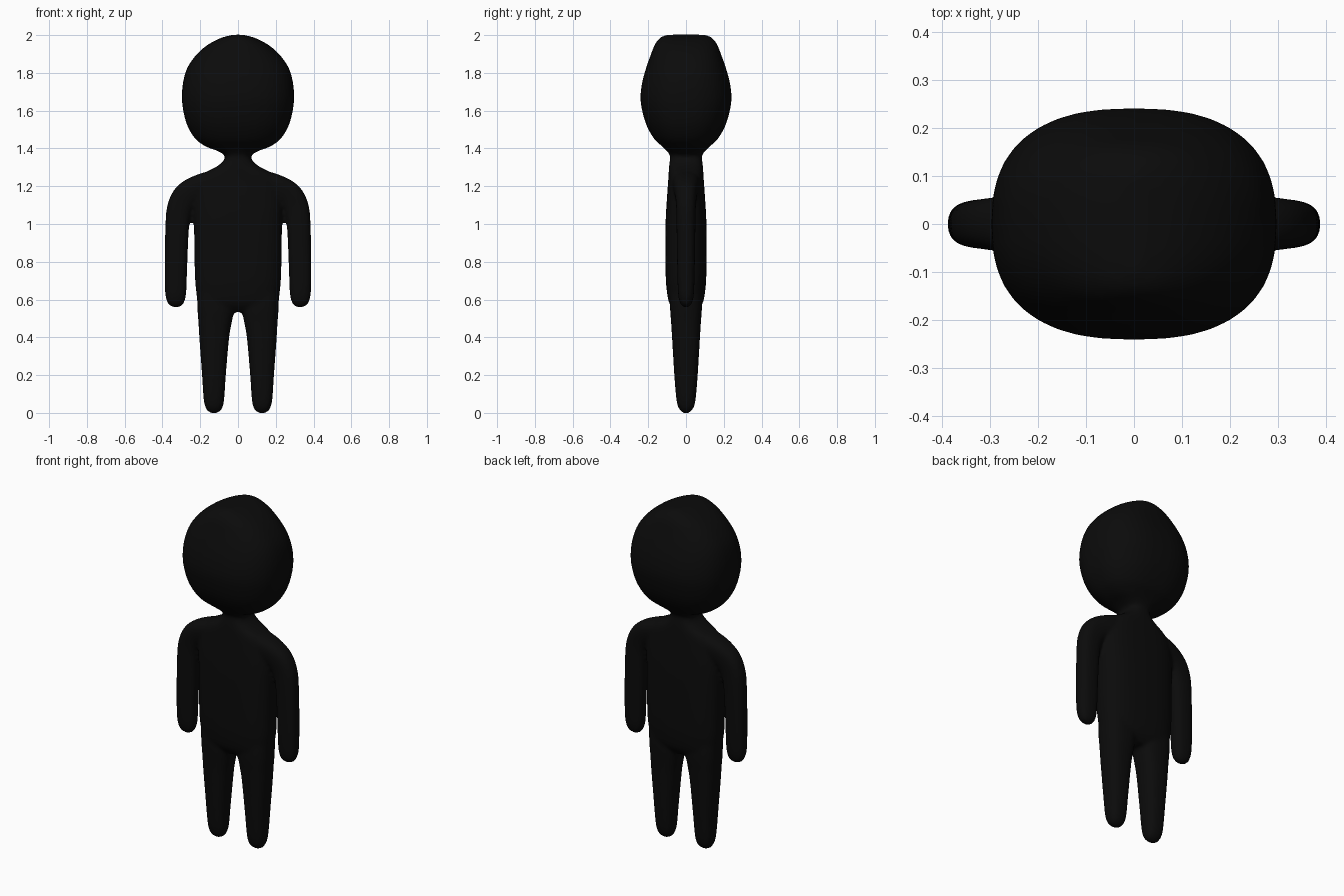
import bpy, bmesh, math
from mathutils import Vector

cube = bpy.data.objects.get("Cube")
if cube:
    bpy.data.objects.remove(cube, do_unlink=True)

black = bpy.data.materials.new("soft black")
black.use_nodes = True
COLOUR = (0.0033, 0.0033, 0.0033, 1)
black.diffuse_color = COLOUR
black.node_tree.nodes["Principled BSDF"].inputs["Base Color"].default_value = COLOUR

SIDES = 40


def smooth_rings(rings, steps=5):
    """Catmull-Rom interpolation through ring settings (x, z, half width, half depth)."""
    p = [Vector(r) for r in rings]
    p = [p[0]] + p + [p[-1]]
    out = []
    for i in range(1, len(p) - 2):
        a, b, c, d = p[i - 1:i + 3]
        for s in range(steps):
            t = s / steps
            out.append((2 * b + (c - a) * t + (2 * a - 5 * b + 4 * c - d) * t * t
                        + (3 * b - a - 3 * c + d) * t ** 3) / 2)
    return out + [p[-1]]


def loft(bm, rings, power=2.5, side=1):
    """Skin superellipse rings placed across a path in the xz plane."""
    pts = smooth_rings(rings)
    loops = []
    for i, (x, z, w, d) in enumerate(pts):
        before, after = pts[max(i - 1, 0)], pts[min(i + 1, len(pts) - 1)]
        tangent = Vector((after[0] - before[0], after[1] - before[1])).normalized()
        loop = []
        for k in range(SIDES):
            a = math.tau * k / SIDES
            c, s = math.cos(a), math.sin(a)
            u = math.copysign(abs(c) ** (2 / power), c) * w
            v = math.copysign(abs(s) ** (2 / power), s) * d
            loop.append(bm.verts.new((side * (x - tangent.y * u), v, z + tangent.x * u)))
        loops.append(loop)
    faces = [bm.faces.new(loops[0]), bm.faces.new(loops[-1])]
    for low, high in zip(loops, loops[1:]):
        for k in range(SIDES):
            n = (k + 1) % SIDES
            faces.append(bm.faces.new((low[k], low[n], high[n], high[k])))
    bmesh.ops.recalc_face_normals(bm, faces=faces)


def upright(rows):
    return [(0, z, w, d) for z, w, d in rows]


bm = bmesh.new()

# Head and neck, with a crown ridge running front to back
loft(bm, upright([
    (1.29, .085, .085), (1.355, .068, .083), (1.385, .105, .1), (1.41, .17, .125),
    (1.45, .225, .168), (1.52, .268, .208), (1.6, .29, .232), (1.67, .297, .241),
    (1.75, .291, .232), (1.83, .267, .21), (1.9, .217, .185), (1.95, .158, .165),
    (1.985, .09, .138), (2.002, .025, .1)]))

# Torso
loft(bm, upright([
    (1.355, .068, .083), (1.33, .08, .087), (1.3, .12, .09), (1.265, .185, .092),
    (1.22, .22, .095), (1.12, .235, .102), (1.0, .233, .108), (.75, .229, .108),
    (.65, .222, .102), (.58, .205, .088), (.535, .12, .055)]), 2.7)

# Arms and legs, mirrored
for side in (1, -1):
    loft(bm, [
        (.08, 1.235, .06, .075), (.19, 1.203, .064, .07), (.268, 1.155, .07, .058),
        (.306, 1.09, .068, .052), (.321, 1.0, .063, .05), (.328, .8, .06, .047),
        (.33, .65, .057, .043), (.329, .595, .048, .036), (.328, .57, .034, .024),
        (.328, .559, .012, .01)], 2.6, side)
    loft(bm, [
        (.112, .72, .105, .085), (.117, .57, .099, .085), (.122, .48, .088, .079),
        (.126, .4, .079, .074), (.1275, .2, .063, .062), (.1275, .08, .055, .052),
        (.1265, .035, .047, .043), (.1255, .01, .034, .028), (.125, -.002, .012, .01)], 2.6, side)

mesh = bpy.data.meshes.new("figure_body")
bm.to_mesh(mesh)
bm.free()
mesh.materials.append(black)
body = bpy.data.objects.new("figure_body", mesh)
bpy.context.collection.objects.link(body)

# Fuse the parts into one continuous skin and soften the joins
remesh = body.modifiers.new("fuse", "REMESH")
remesh.mode = "VOXEL"
remesh.voxel_size = 0.01
remesh.use_smooth_shade = True
soften = body.modifiers.new("soften", "SMOOTH")
soften.factor = 0.5
soften.iterations = 6
